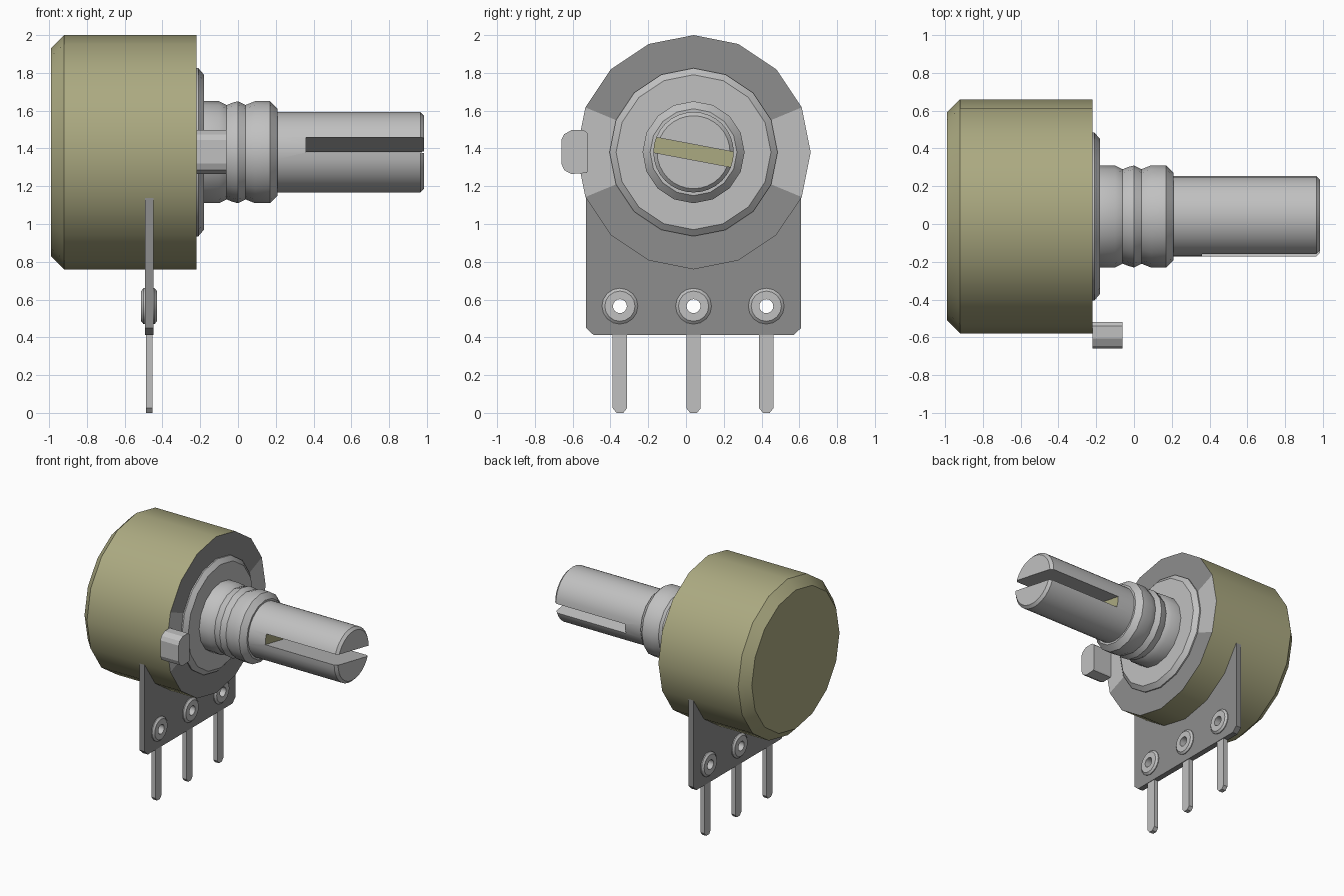
import bpy, bmesh, math
from mathutils import Matrix

if "Cube" in bpy.data.objects:
    bpy.data.objects.remove(bpy.data.objects["Cube"])

AY, AZ = 0.04, 1.38          # shaft axis position (runs along x)


def material(name, r, g, b):
    m = bpy.data.materials.new(name)
    m.use_nodes = True
    m.diffuse_color = (r, g, b, 1)
    m.node_tree.nodes["Principled BSDF"].inputs["Base Color"].default_value = (r, g, b, 1)
    return m


OLIVE = material("olive", 0.41, 0.40, 0.22)
LIGHT = material("light grey", 0.53, 0.53, 0.53)
DARK = material("dark grey", 0.27, 0.27, 0.27)


def finish(name, bm, mats, smooth=True):
    bmesh.ops.recalc_face_normals(bm, faces=bm.faces)
    me = bpy.data.meshes.new(name)
    bm.to_mesh(me)
    bm.free()
    ob = bpy.data.objects.new(name, me)
    bpy.context.collection.objects.link(ob)
    for m in mats:
        me.materials.append(m)
    if smooth:
        smooth_object(ob)
    return ob


def activate(ob):
    bpy.ops.object.select_all(action='DESELECT')
    ob.select_set(True)
    bpy.context.view_layer.objects.active = ob


def smooth_object(ob):
    activate(ob)
    bpy.ops.object.shade_smooth_by_angle(angle=math.radians(30))


def lathe(name, profile, mats, y=AY, z=AZ, sides=16, ring=False):
    """Revolve (x, radius) points about an x-parallel axis; ring closes the profile."""
    bm = bmesh.new()
    loops = []
    for x, r in profile:
        loops.append([bm.verts.new((x, y + r * math.sin(a), z + r * math.cos(a)))
                      for a in (2 * math.pi * i / sides for i in range(sides))])
    pairs = list(zip(loops, loops[1:]))
    if ring:
        pairs.append((loops[-1], loops[0]))
    else:
        bm.faces.new(loops[0])
        bm.faces.new(loops[-1])
    for a, b in pairs:
        for i in range(sides):
            j = (i + 1) % sides
            bm.faces.new((a[i], a[j], b[j], b[i]))
    return finish(name, bm, mats)


def plate(name, outline, x0, x1, mat):
    """Extrude a (y, z) outline from x0 to x1."""
    bm = bmesh.new()
    f = bm.faces.new([bm.verts.new((x0, y, z)) for y, z in outline])
    ext = bmesh.ops.extrude_face_region(bm, geom=[f])
    for v in ext["geom"]:
        if isinstance(v, bmesh.types.BMVert):
            v.co.x = x1
    return finish(name, bm, [mat], smooth=False)


def cut(ob, cutter):
    mod = ob.modifiers.new("cut", 'BOOLEAN')
    mod.operation = 'DIFFERENCE'
    mod.solver = 'EXACT'
    mod.object = cutter
    activate(ob)
    bpy.ops.object.modifier_apply(modifier=mod.name)
    bpy.data.objects.remove(cutter)


# Housing with a chamfered back and a two-tone front face
housing = lathe("housing", [(-0.99, 0.55), (-0.92, 0.62), (-0.22, 0.62), (-0.22, 0.40)],
                [OLIVE, LIGHT, DARK])
for p in housing.data.polygons:
    if p.normal.x > 0.9:
        p.material_index = 1 if abs(p.center.z - AZ) < 0.2 else 2

# Collar and grooved bushing
lathe("collar", [(-0.22, 0.445), (-0.21, 0.445), (-0.18, 0.41)], [LIGHT])
lathe("bushing", [(-0.20, 0.27), (-0.10, 0.27), (-0.06, 0.25), (-0.03, 0.262), (0.0, 0.27),
                  (0.04, 0.25), (0.09, 0.27), (0.17, 0.27), (0.21, 0.23)], [LIGHT])

# Shaft with a tilted screwdriver slot, olive at its floor
shaft = lathe("shaft", [(0.19, 0.213), (0.965, 0.213), (0.985, 0.193)], [LIGHT, OLIVE], sides=32)
bm = bmesh.new()
bmesh.ops.create_cube(bm, size=1)
bmesh.ops.transform(bm, verts=bm.verts, matrix=Matrix.Translation((0.76, AY, AZ))
                    @ Matrix.Rotation(math.radians(-10.7), 4, 'X')
                    @ Matrix.Diagonal((0.8, 0.8, 0.081, 1)))
cutter = finish("slot_cutter", bm, [LIGHT], smooth=False)
cutter.hide_render = True
cut(shaft, cutter)
for p in shaft.data.polygons:
    p.material_index = 1 if abs(p.normal.x) > 0.9 and 0.3 < p.center.x < 0.5 else 0
smooth_object(shaft)

# Locating lug on the front face
plate("locating_lug", [(-0.525, 1.27), (-0.607, 1.265), (-0.645, 1.285), (-0.66, 1.32),
                       (-0.66, 1.445), (-0.645, 1.475), (-0.607, 1.497), (-0.54, 1.497),
                       (-0.52, 1.48), (-0.52, 1.28)], -0.22, -0.06, LIGHT)

# Terminal board
board = plate("terminal_board", [(-0.53, 1.143), (-0.53, 0.45), (-0.49, 0.413), (0.57, 0.413),
                                 (0.61, 0.45), (0.61, 1.143)], -0.492, -0.448, DARK)

# Eyelets and pins, three of each
for side, y in (("right", -0.35), ("middle", 0.04), ("left", 0.425)):
    hole = lathe("hole_cutter", [(-0.6, 0.06), (-0.3, 0.06)], [DARK], y, 0.565)
    hole.hide_render = True
    cut(board, hole)
    lathe("eyelet_" + side, [(-0.513, 0.037), (-0.513, 0.08), (-0.50, 0.095), (-0.442, 0.095),
                             (-0.429, 0.08), (-0.429, 0.037)], [LIGHT], y, 0.565, 16, ring=True)
    plate("pin_" + side, [(y - 0.038, 0.43), (y - 0.038, 0.025), (y - 0.018, 0), (y + 0.018, 0),
                          (y + 0.038, 0.025), (y + 0.038, 0.43)], -0.488, -0.452, LIGHT)
